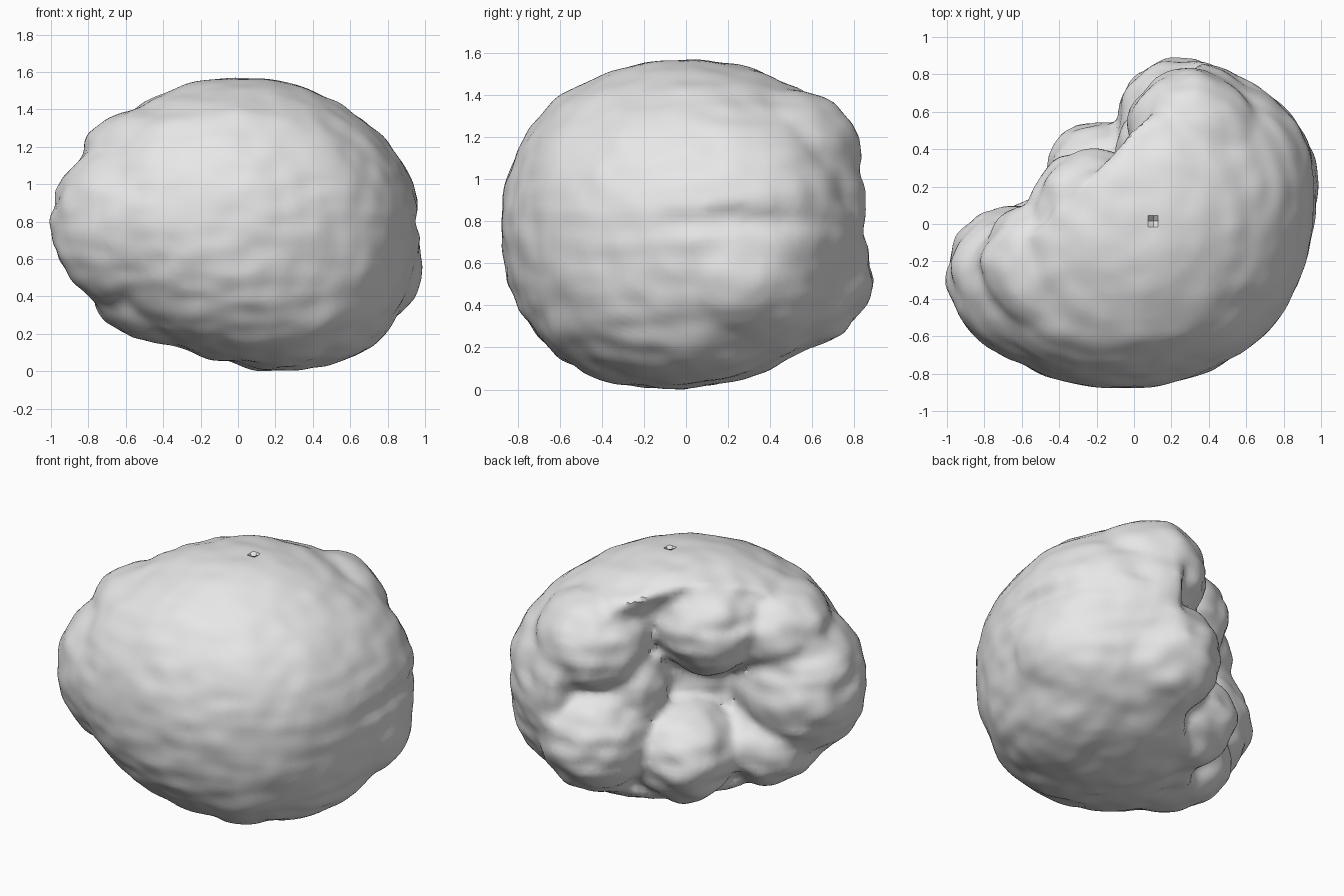
import bpy, bmesh, math
from mathutils import Vector, noise

if "Cube" in bpy.data.objects:
    bpy.data.objects.remove(bpy.data.objects["Cube"], do_unlink=True)

R = math.sqrt(0.5)
MID_Z = 0.785

# Lobes around the hollow back: centre (across, depth, height), radii
LOBES = [
    ((0.56, 0.10, 1.11), (0.34, 0.38, 0.31)),     # left upper
    ((0.56, 0.16, 0.54), (0.35, 0.40, 0.35)),     # left lower
    ((0.61, -0.20, 0.56), (0.38, 0.45, 0.37)),    # left flank
    ((0.36, 0.10, 0.82), (0.24, 0.32, 0.28)),     # left inner
    ((-0.11, 0.13, 1.19), (0.36, 0.42, 0.32)),    # middle upper
    ((0.05, 0.18, 0.42), (0.34, 0.42, 0.31)),     # middle lower
    ((-0.64, 0.18, 0.79), (0.39, 0.44, 0.46)),    # right outer
    ((-0.49, 0.15, 1.14), (0.35, 0.38, 0.28)),    # right upper
    ((-0.45, 0.16, 0.43), (0.33, 0.37, 0.28)),    # right lower
]


def bell(value, centre, width):
    return math.exp(-((value - centre) / width) ** 2)


def turn(u, v, z):
    """Rotate from the folds' own axes (across, depth, height) to x, y, z."""
    return Vector(((u - v) * R, (u + v) * R, z))


def core_point(n):
    """Turn a unit direction into a point on the smooth main body."""
    low, high = max(0, -n.z) ** 2, max(0, n.z) ** 2
    u = 0.98 * n.x + 0.13 * low
    v = -0.05 + 0.87 * n.y - 0.19 * low + 0.05 * high
    z = MID_Z + 0.785 * n.z

    # Hollow back, shallower toward the rim
    rim = (u / 0.98) ** 2 + ((z - MID_Z) / MID_Z) ** 2
    v = min(v, 0.18 + 0.22 * rim)

    # Rounded left shoulder
    u += 0.06 * bell(u, 0.98, 0.28) * bell(v, -0.36, 0.32)

    # Slightly flattened front and a groove around the left flank
    p = turn(u, v, z)
    if p.y < -0.60:
        p.y = -0.60 + (p.y + 0.60) * 0.78
    if p.x > 0.3:
        p.x -= 0.05 * bell(p.z, 0.79, 0.06) * bell(p.y, 0.3, 0.32)
    return p


# Main body and lobes in one mesh
bm = bmesh.new()
core = bmesh.ops.create_icosphere(bm, subdivisions=6, radius=1)["verts"]
for vert in core:
    vert.co = core_point(vert.co.normalized())
for centre, radii in LOBES:
    lobe = bmesh.ops.create_icosphere(bm, subdivisions=4, radius=1)["verts"]
    for vert in lobe:
        vert.co = turn(*[c + r * k for c, r, k in zip(centre, radii, vert.co)])
mesh = bpy.data.meshes.new("lumpy_body")
bm.to_mesh(mesh)
bm.free()
body = bpy.data.objects.new("lumpy_body", mesh)
bpy.context.collection.objects.link(body)
bpy.ops.object.select_all(action="DESELECT")
body.select_set(True)
bpy.context.view_layer.objects.active = body

# Fuse everything into one skin with softened creases
remesh = body.modifiers.new("fuse", "REMESH")
remesh.mode = "VOXEL"
remesh.voxel_size = 0.03
soften = body.modifiers.new("soften", "SMOOTH")
soften.factor = 0.5
soften.iterations = 4
bpy.ops.object.modifier_apply(modifier="fuse")
bpy.ops.object.modifier_apply(modifier="soften")

# Uneven surface, rougher on the underside and the folds
mesh = body.data
bm = bmesh.new()
bm.from_mesh(mesh)
bm.normal_update()
for vert in bm.verts:
    p, n = vert.co.copy(), vert.normal
    rough = 0.014 + 0.008 * max(0, -n.z) + 0.020 * max(0, (n.y - n.x) * R)
    lump = 0.6 * noise.noise(p * 3.2) + 0.6 * noise.noise(p * 7.5)
    lump += 0.5 * noise.noise(Vector((p.x * 4, p.y * 4, p.z * 12)))
    vert.co = p + n * rough * lump

# Small pit on the crown, then rest the base on the ground
crown = min(bm.verts, key=lambda w: (w.co - Vector((0.1, 0.01, 1.56))).length)
crown.co.z -= 0.04
base = min(vert.co.z for vert in bm.verts)
bmesh.ops.translate(bm, verts=bm.verts, vec=(0, 0, -base))
bm.to_mesh(mesh)
bm.free()

# Plain pale grey
grey = bpy.data.materials.new("pale_grey")
grey.use_nodes = True
colour = (0.8, 0.8, 0.8, 1)
grey.diffuse_color = colour
grey.node_tree.nodes["Principled BSDF"].inputs["Base Color"].default_value = colour
mesh.materials.clear()
mesh.materials.append(grey)

bpy.ops.object.shade_smooth_by_angle(angle=math.radians(40))
